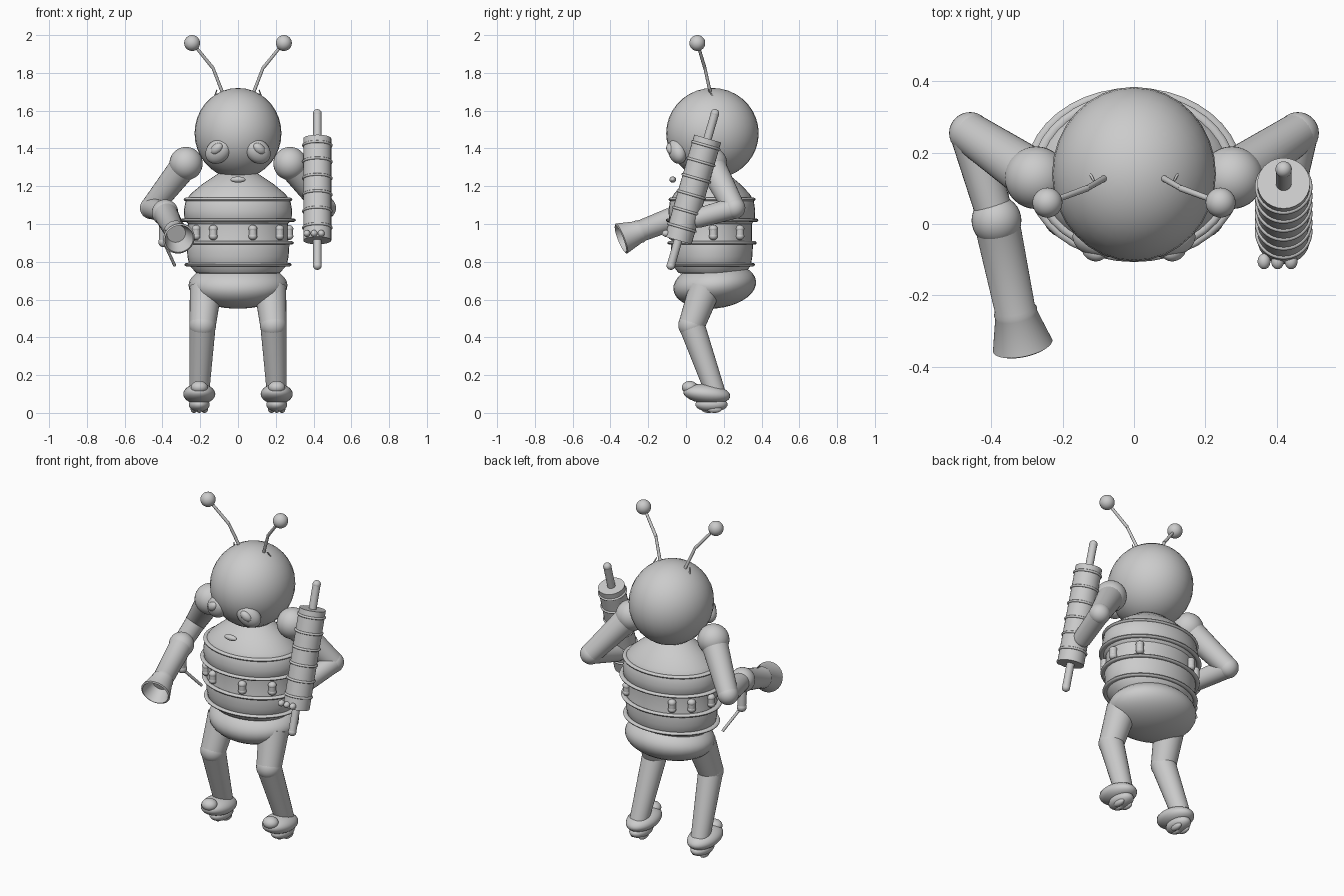
import bpy, bmesh, math
from mathutils import Vector, Euler

cube = bpy.data.objects.get("Cube")
if cube:
    bpy.data.objects.remove(cube)

GREY = (0.6, 0.6, 0.6, 1)
grey = bpy.data.materials.new("plain grey")
grey.use_nodes = True
grey.diffuse_color = GREY
grey.node_tree.nodes["Principled BSDF"].inputs["Base Color"].default_value = GREY


def finish(name, bm):
    """Turn a bmesh into a smooth grey object."""
    bmesh.ops.recalc_face_normals(bm, faces=bm.faces)
    mesh = bpy.data.meshes.new(name)
    bm.to_mesh(mesh)
    bm.free()
    mesh.materials.append(grey)
    obj = bpy.data.objects.new(name, mesh)
    bpy.context.collection.objects.link(obj)
    bpy.ops.object.select_all(action='DESELECT')
    obj.select_set(True)
    bpy.context.view_layer.objects.active = obj
    bpy.ops.object.shade_smooth_by_angle(angle=math.radians(40))
    return obj


def ball(name, loc, radii, tilt=(0, 0, 0)):
    bm = bmesh.new()
    bmesh.ops.create_uvsphere(bm, u_segments=32, v_segments=18, radius=1)
    obj = finish(name, bm)
    obj.location = loc
    obj.scale = radii if isinstance(radii, tuple) else (radii,) * 3
    obj.rotation_euler = Euler([math.radians(a) for a in tilt])
    return obj


def lathe(name, profile, start, axis=(0, 0, 1), squash=1, closed=False, steps=40):
    """Spin (radius, height) points around an axis."""
    bm = bmesh.new()
    verts = [bm.verts.new((r, 0, h)) for r, h in profile]
    edges = [bm.edges.new(pair) for pair in zip(verts, verts[1:])]
    if closed:
        edges.append(bm.edges.new((verts[-1], verts[0])))
    bmesh.ops.spin(bm, geom=verts + edges, axis=(0, 0, 1), cent=(0, 0, 0),
                   angle=math.tau, steps=steps)
    bmesh.ops.remove_doubles(bm, verts=bm.verts, dist=0.0001)
    obj = finish(name, bm)
    obj.location = start
    axis = Vector(axis)
    if axis.x or axis.y:
        obj.rotation_euler = axis.to_track_quat('Z', 'Y').to_euler()
    obj.scale.y = squash
    return obj


def ring(name, loc, radius, thick, flat=1, axis=(0, 0, 1), squash=1):
    turns = [math.tau * i / 10 for i in range(10)]
    profile = [(radius + thick * math.cos(a), thick * flat * math.sin(a)) for a in turns]
    return lathe(name, profile, loc, axis, squash, closed=True)


def limb(name, a, b, r1, r2):
    """Tapered closed tube between two points."""
    a, b = Vector(a), Vector(b)
    length = (b - a).length
    return lathe(name, [(0, 0), (r1, 0), (r2, length), (0, length)], a, b - a, steps=28)


# Head, face and feelers
ball("head", (0, 0.14, 1.48), (0.23, 0.245, 0.24))
ball("mouth", (0, -0.07, 1.235), (0.04, 0.018, 0.016))
for side, s in (("left", 1), ("right", -1)):
    ball(side + "_eye", (s * 0.105, -0.045, 1.385), (0.075, 0.048, 0.06), (10, s * 40, s * 20))
    ball(side + "_eye_lens", (s * 0.112, -0.078, 1.398), (0.038, 0.026, 0.026), (10, s * 40, s * 20))
    path = [(s * 0.08, 0.13, 1.69), (s * 0.132, 0.1, 1.825), (s * 0.23, 0.064, 1.945)]
    for i in range(2):
        limb(f"{side}_feeler_{i}", path[i], path[i + 1], 0.009, 0.008)
    ball(side + "_feeler_tip", (s * 0.243, 0.06, 1.958), 0.042)
    limb(side + "_hair", (s * 0.125, 0.145, 1.67), (s * 0.112, 0.12, 1.71), 0.004, 0.003)

# Torso with rings, and hips
torso = [(0, 1.29), (0.1, 1.27), (0.19, 1.21), (0.25, 1.16), (0.278, 1.12), (0.287, 1.07),
         (0.283, 1.02), (0.264, 1.0), (0.264, 0.92), (0.272, 0.89), (0.268, 0.83),
         (0.258, 0.78), (0.22, 0.74), (0, 0.72)]
SQUASH = 0.8
lathe("torso", torso, (0, 0.137, 0), squash=SQUASH)
for name, z, radius in (("chest_ring", 1.13, 0.272), ("upper_belt_ring", 1.02, 0.29),
                        ("lower_belt_ring", 0.9, 0.28), ("waist_ring", 0.785, 0.268)):
    ring(name, (0, 0.138, z), radius, 0.016, 0.6, squash=SQUASH)
ball("hips", (0, 0.152, 0.675), (0.262, 0.22, 0.122), (6, 0, 0))

# Belt pods
for i, angle in enumerate((17, 55, 92, 133, -29, -55, -92, -125, -150)):
    a = math.radians(angle)
    x, y = 0.27 * math.sin(a), 0.137 - 0.218 * math.cos(a)
    limb(f"belt_pod_{i}", (x, y, 0.935), (x, y, 0.975), 0.021, 0.021)
    for z in (0.935, 0.975):
        ball(f"belt_pod_end_{i}", (x, y, z), (0.023, 0.023, 0.02))

# Legs and feet
for side, s in (("left", 1), ("right", -1)):
    hip, knee, ankle = (s * 0.17, 0.1, 0.66), (s * 0.187, 0.03, 0.465), (s * 0.205, 0.155, 0.11)
    limb(side + "_thigh", hip, knee, 0.085, 0.07)
    ball(side + "_knee", knee, 0.071)
    limb(side + "_shin", knee, ankle, 0.069, 0.053)
    x = s * 0.205
    ball(side + "_foot", (x, 0.11, 0.1), (0.085, 0.125, 0.052), (-6, 0, 0))
    ball(side + "_toe", (x, 0.02, 0.135), (0.045, 0.042, 0.034))
    ball(side + "_sole", (x, 0.135, 0.045), (0.055, 0.085, 0.04))
    for k in (-1, 0, 1):
        ball(f"{side}_sole_pad", (x + k * 0.028, 0.12 + 0.03 * abs(k), 0.02), (0.018, 0.04, 0.02))

# Arms
hands = {"left": (0.42, 0.06, 1.03), "right": (-0.386, 0.01, 1.06)}
for side, s in (("left", 1), ("right", -1)):
    shoulder, elbow = (s * 0.275, 0.13, 1.32), (s * 0.46, 0.255, 1.085)
    ball(side + "_shoulder", shoulder, 0.088)
    limb(side + "_upper_arm", shoulder, elbow, 0.075, 0.058)
    ball(side + "_elbow", elbow, 0.059)
    limb(side + "_forearm", elbow, hands[side], 0.057, 0.052)
    ball(side + "_hand", hands[side], 0.07 if s < 0 else 0.05)

# Horn blaster with a hollow flared mouth, grip and lever
muzzle_axis = Vector((0.075, -0.36, -0.14))
horn = [(0, 0), (0.064, 0), (0.057, 0.27), (0.062, 0.28), (0.06, 0.29), (0.085, 0.385),
        (0.076, 0.39), (0.05, 0.31), (0, 0.31)]
lathe("blaster", horn, hands["right"], muzzle_axis)
limb("blaster_grip", (-0.39, 0.02, 1.02), (-0.395, 0.03, 0.91), 0.028, 0.024)
ball("blaster_grip_end", (-0.395, 0.03, 0.905), 0.027)
limb("blaster_lever", (-0.39, 0.03, 0.9), (-0.335, 0.13, 0.78), 0.008, 0.008)

# Ribbed roller with end handles
low, high = Vector((0.42, -0.08, 0.78)), Vector((0.42, 0.153, 1.585))
axis = high - low
limb("roller_handle", low, high, 0.022, 0.022)
for end in (low, high):
    ball("roller_handle_end", end, 0.023)
limb("roller_body", low.lerp(high, 0.165), low.lerp(high, 0.835), 0.074, 0.074)
for i in range(6):
    ring(f"roller_rib_{i}", low.lerp(high, 0.25 + 0.108 * i), 0.074, 0.007, axis=axis)
for i in range(3):
    ball(f"roller_finger_{i}", (0.365 + 0.038 * i, -0.105, 0.95), (0.018, 0.022, 0.018))
